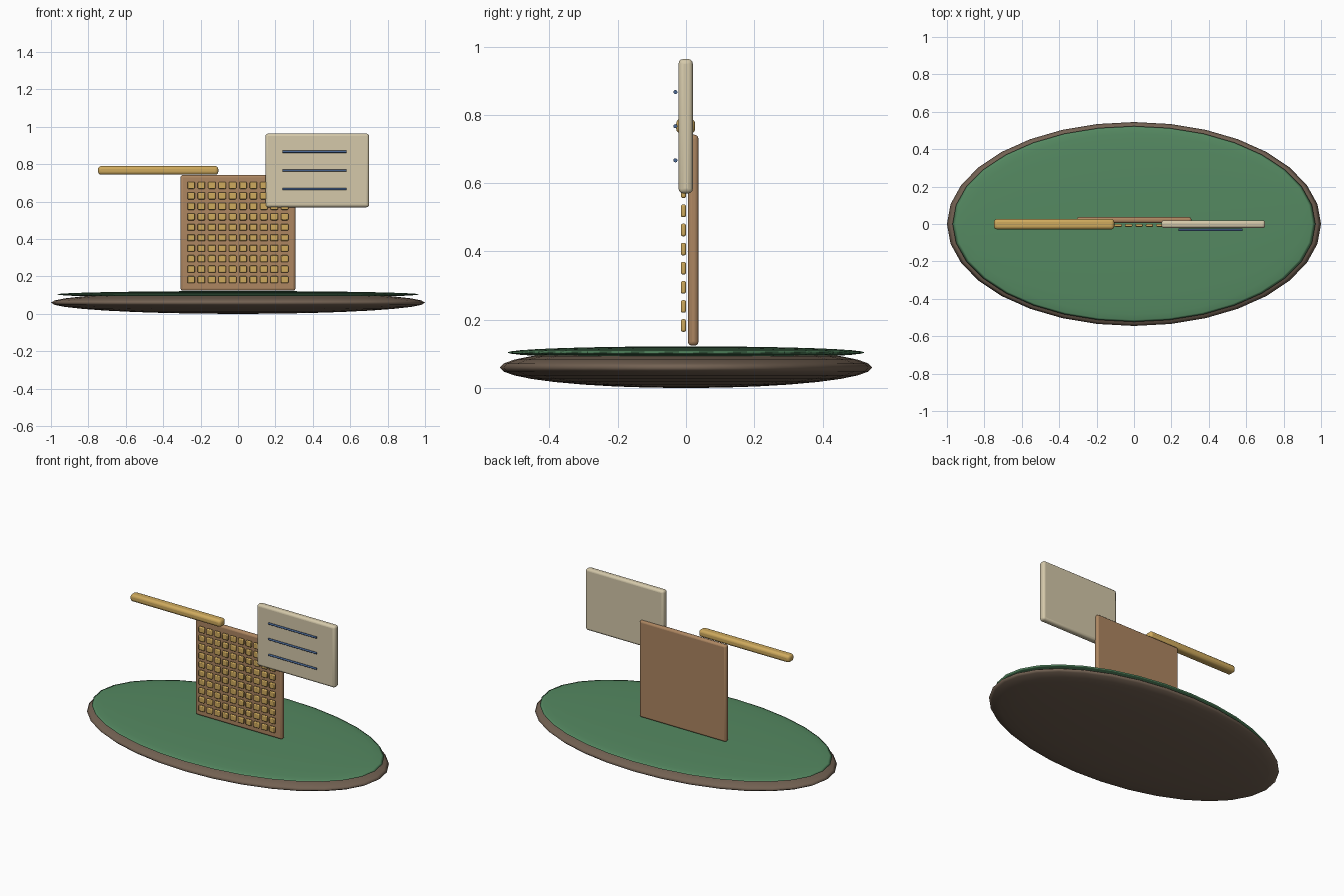
import bpy
import math

if "Cube" in bpy.data.objects:
    bpy.data.objects.remove(bpy.data.objects["Cube"])


def material(name, rgb):
    m = bpy.data.materials.new(name)
    m.diffuse_color = (*rgb, 1)
    m.use_nodes = True
    m.node_tree.nodes["Principled BSDF"].inputs["Base Color"].default_value = m.diffuse_color
    return m


brown = material("dark_brown", (0.17, 0.12, 0.085))
green = material("felt_green", (0.09, 0.25, 0.12))
wood = material("wood", (0.42, 0.24, 0.12))
gold = material("gold", (0.62, 0.40, 0.11))
cream = material("cream", (0.66, 0.58, 0.40))
blue = material("ink_blue", (0.07, 0.14, 0.30))


def finish(ob, name, mat):
    ob.name = name
    ob.data.materials.append(mat)
    bpy.ops.object.transform_apply(location=False, rotation=True, scale=True)
    return ob


def disc(name, radii, z, mat):
    bpy.ops.mesh.primitive_uv_sphere_add(segments=32, ring_count=16, location=(0, 0, z))
    ob = bpy.context.object
    ob.scale = radii
    finish(ob, name, mat)
    bpy.ops.object.shade_smooth()


def rounded_box(name, loc, size, bevel, mat, segments=3):
    bpy.ops.mesh.primitive_cube_add(size=1, location=loc)
    ob = bpy.context.object
    ob.scale = size
    finish(ob, name, mat)
    b = ob.modifiers.new("Bevel", "BEVEL")
    b.width = bevel
    b.segments = segments
    bpy.ops.object.shade_smooth_by_angle(angle=math.radians(35))


# oval base and its green top
disc("base", (1.0, 0.545, 0.06), 0.06, brown)
disc("base_top", (0.97, 0.523, 0.018), 0.104, green)

# upright back panel
rounded_box("panel", (0, 0.021, 0.433), (0.614, 0.031, 0.618), 0.012, wood)

# grid of small tiles in front of the panel
for row in range(10):
    for col in range(10):
        rounded_box(f"tile_{row}_{col}",
                    (-0.251 + col * 0.0556, -0.0075, 0.183 + row * 0.056),
                    (0.04, 0.015, 0.037), 0.005, gold, 2)

# horizontal bar on the upper left
rounded_box("bar", (-0.427, -0.001, 0.767), (0.643, 0.056, 0.046), 0.016, gold)

# card on the upper right
rounded_box("card", (0.424, -0.001, 0.767), (0.554, 0.042, 0.394), 0.014, cream)

# three ruled lines on the card
for i in range(3):
    bpy.ops.mesh.primitive_cylinder_add(vertices=12, radius=0.006, depth=0.34,
                                        location=(0.409, -0.031, 0.667 + i * 0.1),
                                        rotation=(0, math.pi / 2, 0))
    finish(bpy.context.object, f"card_line_{i}", blue)
    bpy.ops.object.shade_smooth_by_angle(angle=math.radians(35))
